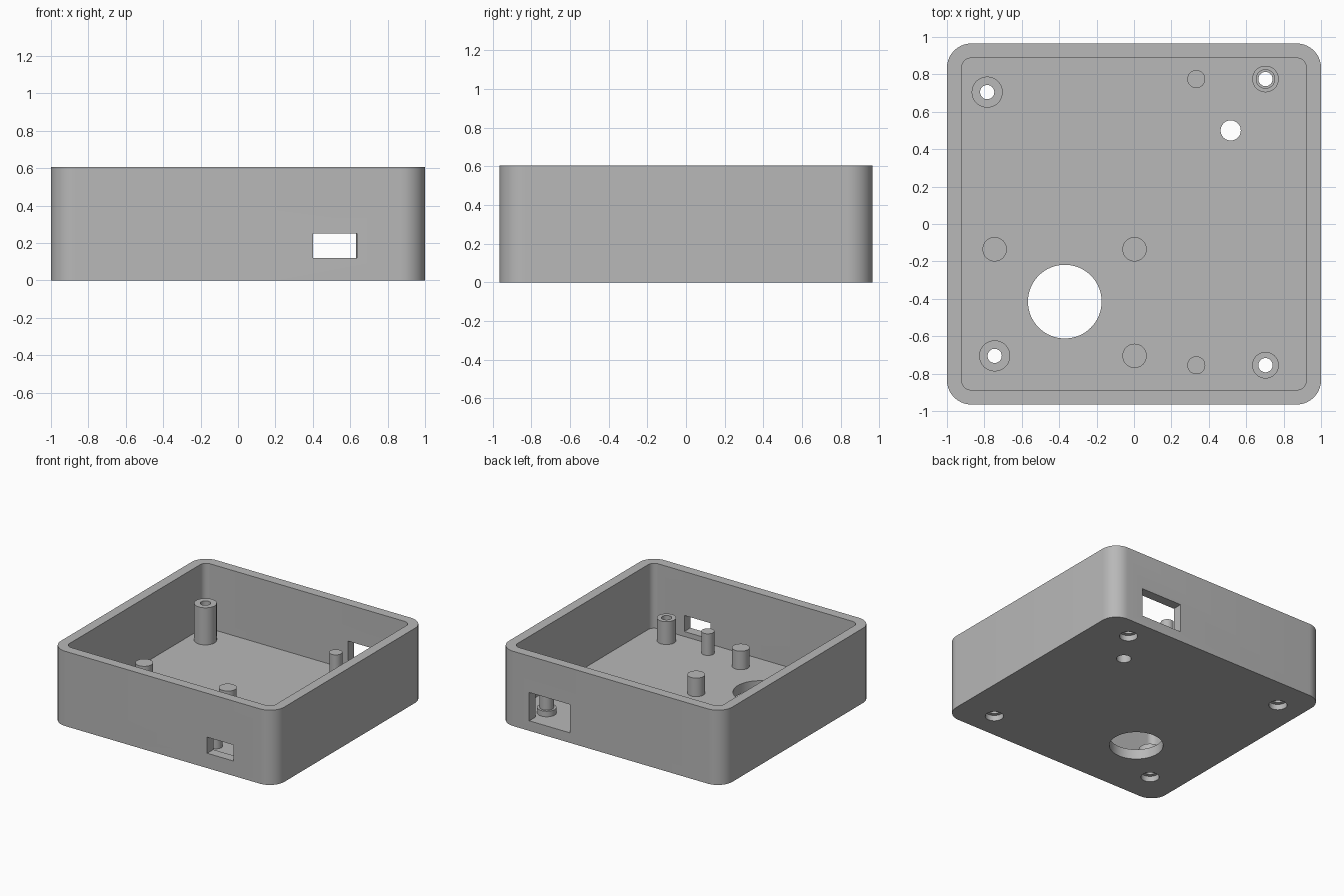
import bpy
import bmesh
from math import cos, sin, pi
from mathutils import Matrix

HALF_X, HALF_Y, HEIGHT = 1.0, 0.965, 0.605
WALL, FLOOR = 0.078, 0.08
BORE, SINK = 0.038, 0.067

if "Cube" in bpy.data.objects:
    bpy.data.objects.remove(bpy.data.objects["Cube"])

grey = bpy.data.materials.new("plain_grey")
grey.use_nodes = True
grey.diffuse_color = (0.48, 0.48, 0.48, 1)
grey.node_tree.nodes["Principled BSDF"].inputs["Base Color"].default_value = grey.diffuse_color


def make(name, bm):
    bmesh.ops.recalc_face_normals(bm, faces=bm.faces)
    mesh = bpy.data.meshes.new(name)
    bm.to_mesh(mesh)
    bm.free()
    mesh.materials.append(grey)
    obj = bpy.data.objects.new(name, mesh)
    bpy.context.collection.objects.link(obj)
    return obj


def activate(obj):
    bpy.ops.object.select_all(action='DESELECT')
    obj.select_set(True)
    bpy.context.view_layer.objects.active = obj


def bridge(bm, a, b):
    n = len(a)
    for i in range(n):
        bm.faces.new((a[i], a[(i + 1) % n], b[(i + 1) % n], b[i]))


def rounded_ring(bm, hx, hy, r, z, steps=10):
    ring = []
    for q, (sx, sy) in enumerate(((1, 1), (-1, 1), (-1, -1), (1, -1))):
        for i in range(steps + 1):
            a = (q + i / steps) * pi / 2
            ring.append(bm.verts.new((sx * (hx - r) + r * cos(a),
                                      sy * (hy - r) + r * sin(a), z)))
    return ring


def cut(target, bm):
    cutter = make("cutter", bm)
    cutter.hide_render = True
    mod = target.modifiers.new("cut", 'BOOLEAN')
    mod.operation, mod.solver, mod.object = 'DIFFERENCE', 'EXACT', cutter
    activate(target)
    bpy.ops.object.modifier_apply(modifier=mod.name)
    bpy.data.objects.remove(cutter)


def cut_hole(target, x, y, r, z0, z1, sides=40):
    bm = bmesh.new()
    bmesh.ops.create_cone(bm, cap_ends=True, segments=sides, radius1=r, radius2=r,
                          depth=z1 - z0, matrix=Matrix.Translation((x, y, (z0 + z1) / 2)))
    cut(target, bm)


def cut_window(target, x0, x1, y, z0, z1):
    bm = bmesh.new()
    bmesh.ops.create_cube(bm, size=1, matrix=Matrix.Translation(((x0 + x1) / 2, y, (z0 + z1) / 2))
                          @ Matrix.Diagonal((x1 - x0, 0.3, z1 - z0, 1)))
    cut(target, bm)


def post(name, x, y, profile, hollow, sides=40):
    """Turned post standing on the floor; profile is (radius, height) from the base up."""
    bm = bmesh.new()
    if hollow:
        profile = profile + [(BORE, profile[-1][1]), (BORE, FLOOR)]
    rings = [[bm.verts.new((x + r * cos(2 * pi * i / sides), y + r * sin(2 * pi * i / sides), z))
              for i in range(sides)] for r, z in profile]
    for a, b in zip(rings, rings[1:]):
        bridge(bm, a, b)
    if not hollow:
        bm.faces.new(rings[-1])
    return make(name, bm)


# Open tray with rounded corners
bm = bmesh.new()
ix, iy = HALF_X - WALL, HALF_Y - WALL
rings = [rounded_ring(bm, HALF_X, HALF_Y, 0.13, 0),
         rounded_ring(bm, HALF_X, HALF_Y, 0.13, HEIGHT),
         rounded_ring(bm, ix, iy, 0.052, HEIGHT),
         rounded_ring(bm, ix, iy, 0.052, FLOOR)]
for a, b in zip(rings, rings[1:]):
    bridge(bm, a, b)
bm.faces.new(rings[0])
bm.faces.new(rings[-1])
tray = make("tray", bm)

# Floor openings
cut_hole(tray, -0.37, -0.415, 0.197, -0.1, 0.2, 64)
cut_hole(tray, 0.517, 0.5, 0.054, -0.1, 0.2)

# Posts: name, x, y, profile, hollow
straight = lambda r, top: [(r, FLOOR), (r, top)]
posts = [
    ("tall_screw_post", -0.785, 0.705, straight(0.083, 0.38), True),
    ("left_screw_post", -0.745, -0.705, straight(0.083, 0.235), True),
    ("front_screw_post", 0.703, -0.755, straight(0.071, 0.265), True),
    ("stepped_screw_post", 0.703, 0.775,
     [(0.071, FLOOR), (0.071, 0.125), (0.052, 0.125), (0.052, 0.255)], True),
    ("rest_post_corner", -0.745, -0.135, straight(0.065, 0.23), False),
    ("rest_post_back", 0.003, -0.135, straight(0.065, 0.23), False),
    ("rest_post_front", 0.003, -0.705, straight(0.065, 0.23), False),
    ("thin_post_back", 0.333, 0.775, straight(0.048, 0.255), False),
    ("thin_post_front", 0.333, -0.755, straight(0.048, 0.255), False),
]
parts = [tray]
for name, x, y, profile, hollow in posts:
    parts.append(post(name, x, y, profile, hollow))
    if hollow:
        # Screw hole with a wider recess underneath
        cut_hole(tray, x, y, BORE, -0.1, 0.2)
        cut_hole(tray, x, y, SINK, -0.1, 0.045)

# Connector windows in the front and back walls
cut_window(tray, 0.4, 0.636, -HALF_Y, 0.12, 0.25)
cut_window(tray, 0.363, 0.727, HALF_Y, FLOOR + 0.001, 0.31)

for obj in parts:
    activate(obj)
    bpy.ops.object.shade_smooth_by_angle(angle=pi / 6)
